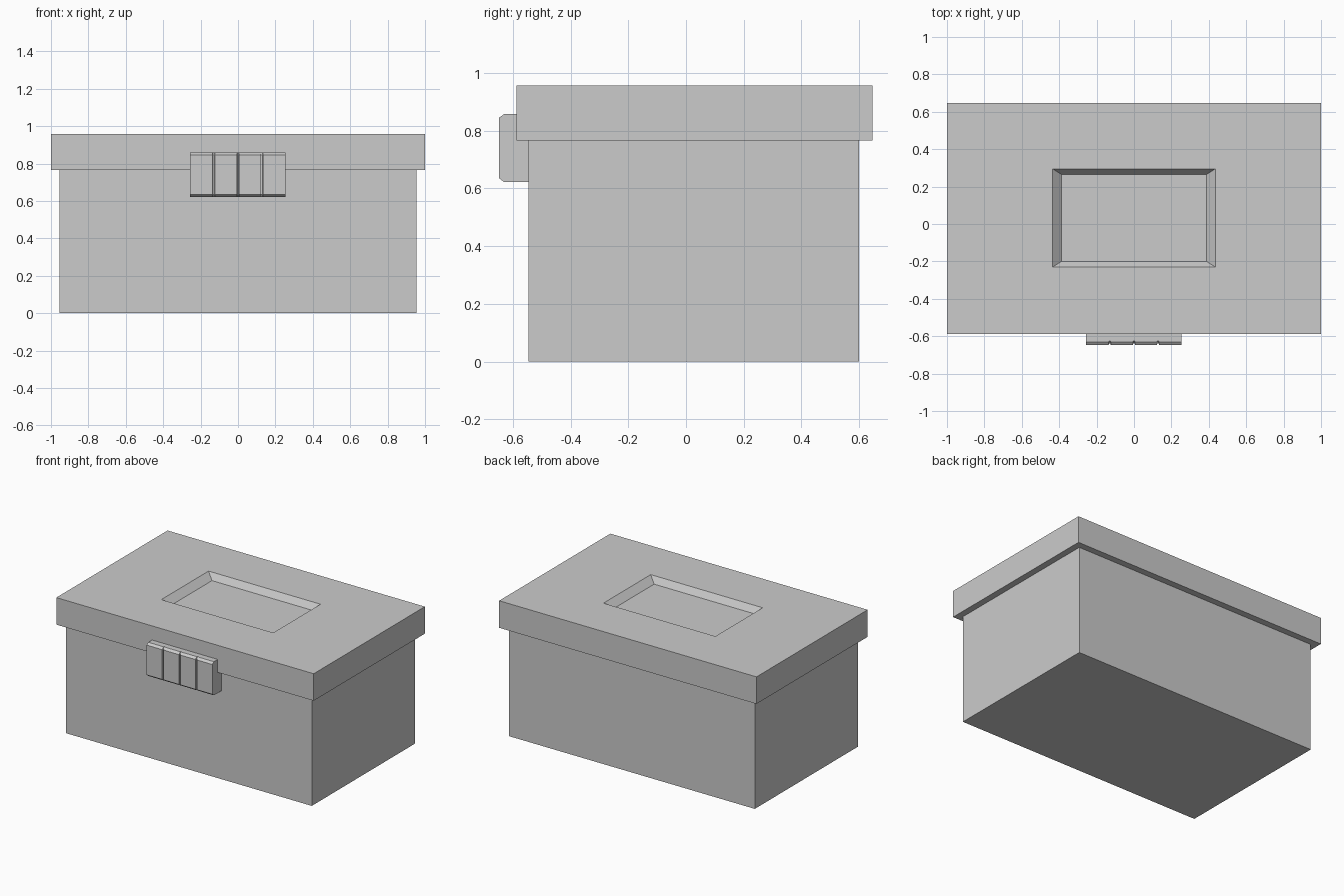
import bpy, bmesh

if "Cube" in bpy.data.objects:
    bpy.data.objects.remove(bpy.data.objects["Cube"])


def loft(name, rings):
    """Skin equal-length point rings and cap both ends."""
    bm = bmesh.new()
    loops = [[bm.verts.new(p) for p in ring] for ring in rings]
    n = len(loops[0])
    for a, b in zip(loops, loops[1:]):
        for i in range(n):
            j = (i + 1) % n
            bm.faces.new((a[i], a[j], b[j], b[i]))
    bm.faces.new(loops[0][::-1])
    bm.faces.new(loops[-1])
    bmesh.ops.recalc_face_normals(bm, faces=bm.faces)
    mesh = bpy.data.meshes.new(name)
    bm.to_mesh(mesh)
    bm.free()
    obj = bpy.data.objects.new(name, mesh)
    bpy.context.collection.objects.link(obj)
    return obj


def rect(hx, y0, y1, z):
    return [(-hx, y0, z), (hx, y0, z), (hx, y1, z), (-hx, y1, z)]


# Box body
loft("box_body", [rect(0.955, -0.545, 0.60, 0), rect(0.955, -0.545, 0.60, 0.767)])

# Overhanging lid with a bevelled rectangular recess in its top
loft("lid", [
    rect(1.0, -0.588, 0.646, 0.767),
    rect(1.0, -0.588, 0.646, 0.957),
    rect(0.435, -0.23, 0.295, 0.957),
    rect(0.388, -0.20, 0.265, 0.914),
])


# Latch: chamfered profile run along x, pulled in at three grip grooves
def latch_section(x, inset):
    f = -0.648 + inset
    return [(x, -0.545, 0.622), (x, -0.63 + inset / 2, 0.622), (x, f, 0.636),
            (x, f, 0.845), (x, -0.63 + inset / 2, 0.858), (x, -0.545, 0.858)]


sections = [latch_section(-0.256, 0)]
for gx in (-0.13, 0.0, 0.128):
    for dx, inset in ((-0.006, 0), (-0.004, 0.01), (0.004, 0.01), (0.006, 0)):
        sections.append(latch_section(gx + dx, inset))
sections.append(latch_section(0.254, 0))
loft("latch", sections)
